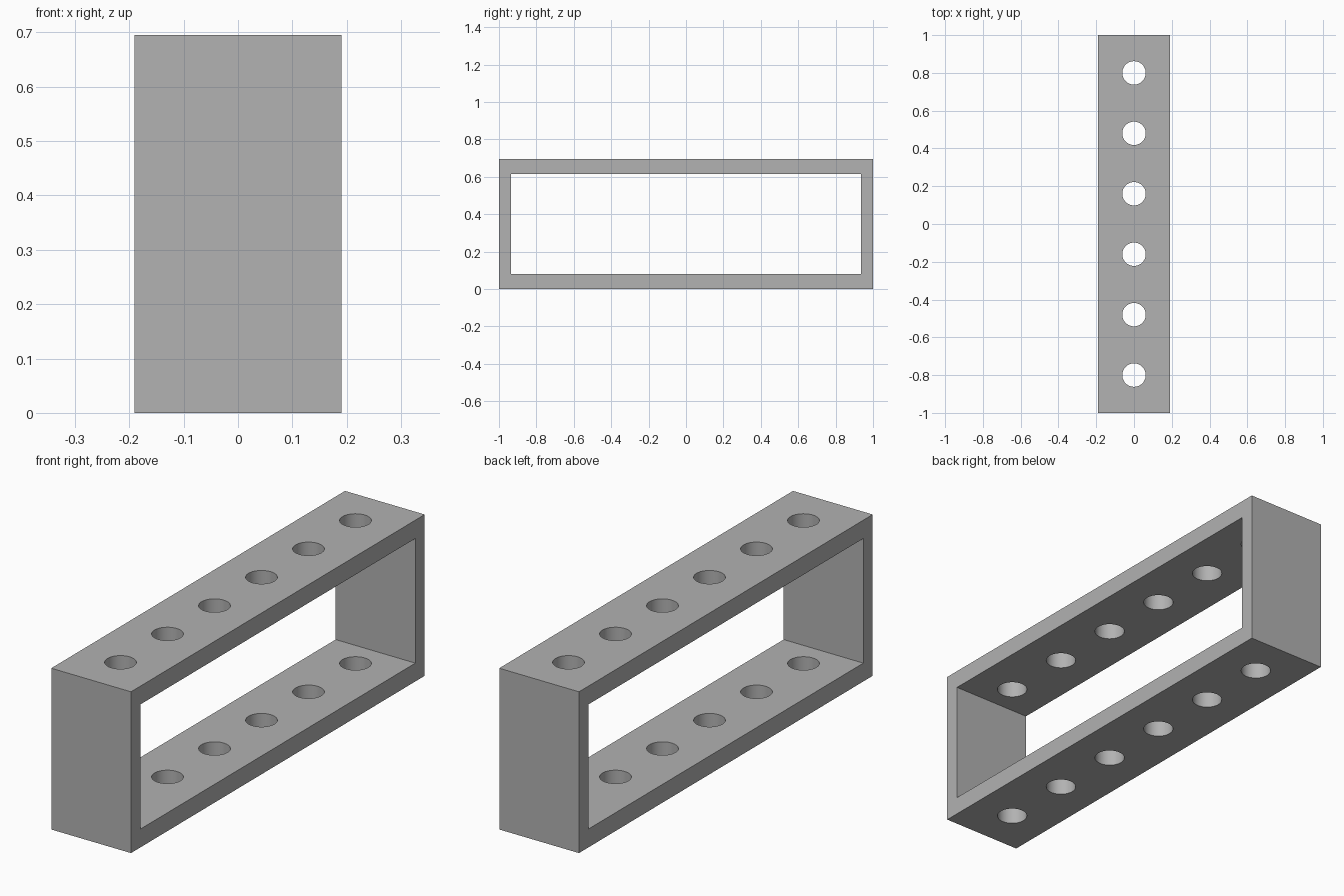
import bpy
import math

if "Cube" in bpy.data.objects:
    bpy.data.objects.remove(bpy.data.objects["Cube"])

WIDTH, LENGTH, HEIGHT = 0.38, 2.0, 0.695
PLATE, WALL = 0.079, 0.064
HOLE_RADIUS, HOLE_PITCH, HOLE_COUNT = 0.062, 0.32, 6


def box(name, size):
    bpy.ops.mesh.primitive_cube_add(size=1, location=(0, 0, HEIGHT / 2))
    ob = bpy.context.object
    ob.name = name
    ob.scale = size
    bpy.ops.object.transform_apply(location=True, rotation=False, scale=True)
    return ob


def cut(target, cutter):
    cutter.hide_render = True
    mod = target.modifiers.new("cut", 'BOOLEAN')
    mod.operation = 'DIFFERENCE'
    mod.solver = 'EXACT'
    mod.object = cutter
    bpy.context.view_layer.objects.active = target
    bpy.ops.object.modifier_apply(modifier=mod.name)
    bpy.data.objects.remove(cutter, do_unlink=True)


# Rectangular frame, open through x
frame = box("rack_frame", (WIDTH, LENGTH, HEIGHT))
cut(frame, box("window_cutter", (WIDTH * 2, LENGTH - 2 * WALL, HEIGHT - 2 * PLATE)))

# Row of holes through the top and bottom plates
for i in range(HOLE_COUNT):
    y = (i - (HOLE_COUNT - 1) / 2) * HOLE_PITCH
    bpy.ops.mesh.primitive_cylinder_add(vertices=48, radius=HOLE_RADIUS,
                                        depth=HEIGHT * 2, location=(0, y, HEIGHT / 2))
    cut(frame, bpy.context.object)

# Dark grey finish
grey = bpy.data.materials.new("dark_grey")
grey.diffuse_color = (0.445, 0.445, 0.445, 1)
grey.use_nodes = True
grey.node_tree.nodes["Principled BSDF"].inputs["Base Color"].default_value = grey.diffuse_color
frame.data.materials.clear()
frame.data.materials.append(grey)

# Smooth hole walls, crisp edges
bpy.ops.object.select_all(action='DESELECT')
frame.select_set(True)
bpy.context.view_layer.objects.active = frame
bpy.ops.object.shade_smooth_by_angle(angle=math.radians(30))
